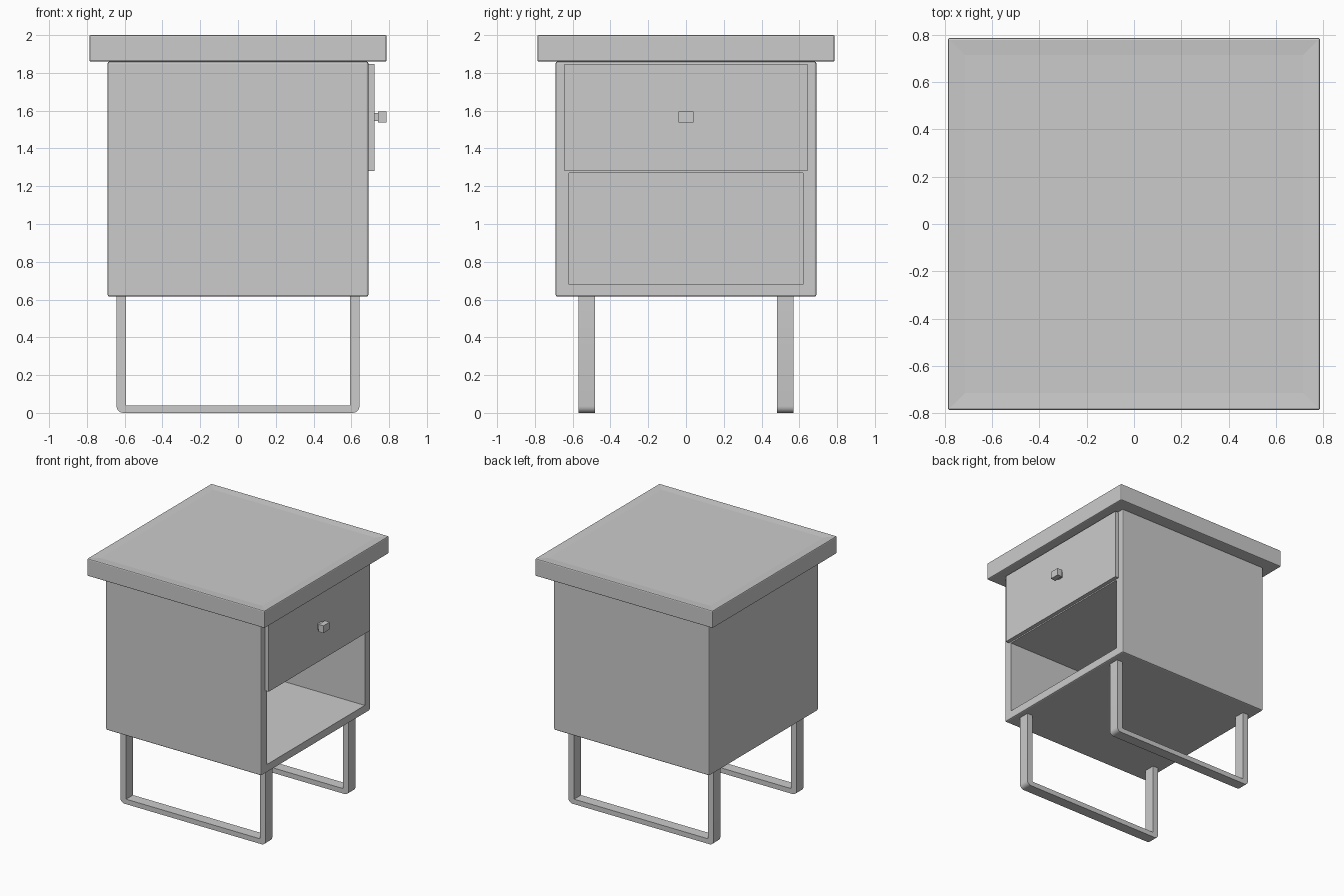
import bpy
import bmesh
from math import radians, sin, cos, pi
from mathutils import Vector

cube = bpy.data.objects.get("Cube")
if cube:
    bpy.data.objects.remove(cube, do_unlink=True)

GREY = (0.6, 0.6, 0.6, 1)
grey = bpy.data.materials.new("plain grey")
grey.use_nodes = True
grey.diffuse_color = GREY
grey.node_tree.nodes["Principled BSDF"].inputs["Base Color"].default_value = GREY


def box_mesh(low, high, bevel=0):
    """Box between two corners, with optionally softened edges."""
    bm = bmesh.new()
    bmesh.ops.create_cube(bm, size=1)
    low, high = Vector(low), Vector(high)
    for v in bm.verts:
        v.co = Vector(h if c > 0 else l for c, l, h in zip(v.co, low, high))
    if bevel:
        bmesh.ops.bevel(bm, geom=bm.edges[:], offset=bevel, segments=2,
                        profile=0.5, affect='EDGES')
    return bm


def finish(name, bm):
    bmesh.ops.recalc_face_normals(bm, faces=bm.faces[:])
    mesh = bpy.data.meshes.new(name)
    bm.to_mesh(mesh)
    bm.free()
    mesh.materials.append(grey)
    obj = bpy.data.objects.new(name, mesh)
    bpy.context.collection.objects.link(obj)
    return obj


def facing(bm, axis):
    """Largest face pointing along an axis."""
    axis = Vector(axis)
    return max((f for f in bm.faces if f.normal.dot(axis) > 0.99),
               key=lambda f: f.calc_area())


# Cabinet body with an open compartment on its +x side
bm = box_mesh((-0.69, -0.69, 0.615), (0.69, 0.69, 1.86), 0.01)
bm.normal_update()
opening = facing(bm, (1, 0, 0))
bmesh.ops.inset_region(bm, faces=[opening], thickness=0.05)
middle = opening.calc_center_median()
for v in opening.verts:
    v.co.y = 0.62 if v.co.y > middle.y else -0.62
    v.co.z = 1.27 if v.co.z > middle.z else 0.68
pushed = bmesh.ops.extrude_discrete_faces(bm, faces=[opening])["faces"][0]
for v in pushed.verts:
    v.co.x = -0.62
finish("cabinet_body", bm)

# Overhanging top with a very shallow dished centre
bm = box_mesh((-0.787, -0.787, 1.86), (0.787, 0.787, 2), 0.008)
bm.normal_update()
dish = facing(bm, (0, 0, 1))
bmesh.ops.inset_region(bm, faces=[dish], thickness=0.09)
for v in dish.verts:
    v.co.z -= 0.005
finish("table_top", bm)

# Drawer front and its square knob
finish("drawer_front", box_mesh((0.685, -0.642, 1.28), (0.722, 0.642, 1.848)))
finish("knob_neck", box_mesh((0.72, -0.025, 1.545), (0.745, 0.025, 1.588)))
finish("knob", box_mesh((0.742, -0.04, 1.537), (0.785, 0.04, 1.595)))


def leg_loop(name, y0, y1):
    """Flat U-shaped leg frame with rounded outer corners."""
    outer_x, inner_x, inner_z, top, r = 0.643, 0.593, 0.04, 0.62, 0.035
    arc = [(outer_x - r + r * cos(a), r - r * sin(a))
           for a in (i * pi / 8 for i in range(5))]
    half = [(inner_x, inner_z), (inner_x, top), (outer_x, top)] + arc
    outline = half + [(-x, z) for x, z in reversed(half)]
    bm = bmesh.new()
    face = bm.faces.new([bm.verts.new((x, y0, z)) for x, z in outline])
    out = bmesh.ops.extrude_face_region(bm, geom=[face])
    for item in out["geom"]:
        if isinstance(item, bmesh.types.BMVert):
            item.co.y = y1
    obj = finish(name, bm)
    bpy.ops.object.select_all(action='DESELECT')
    obj.select_set(True)
    bpy.context.view_layer.objects.active = obj
    bpy.ops.object.shade_smooth_by_angle(angle=radians(30))


leg_loop("front_leg_frame", -0.57, -0.483)
leg_loop("back_leg_frame", 0.483, 0.57)
